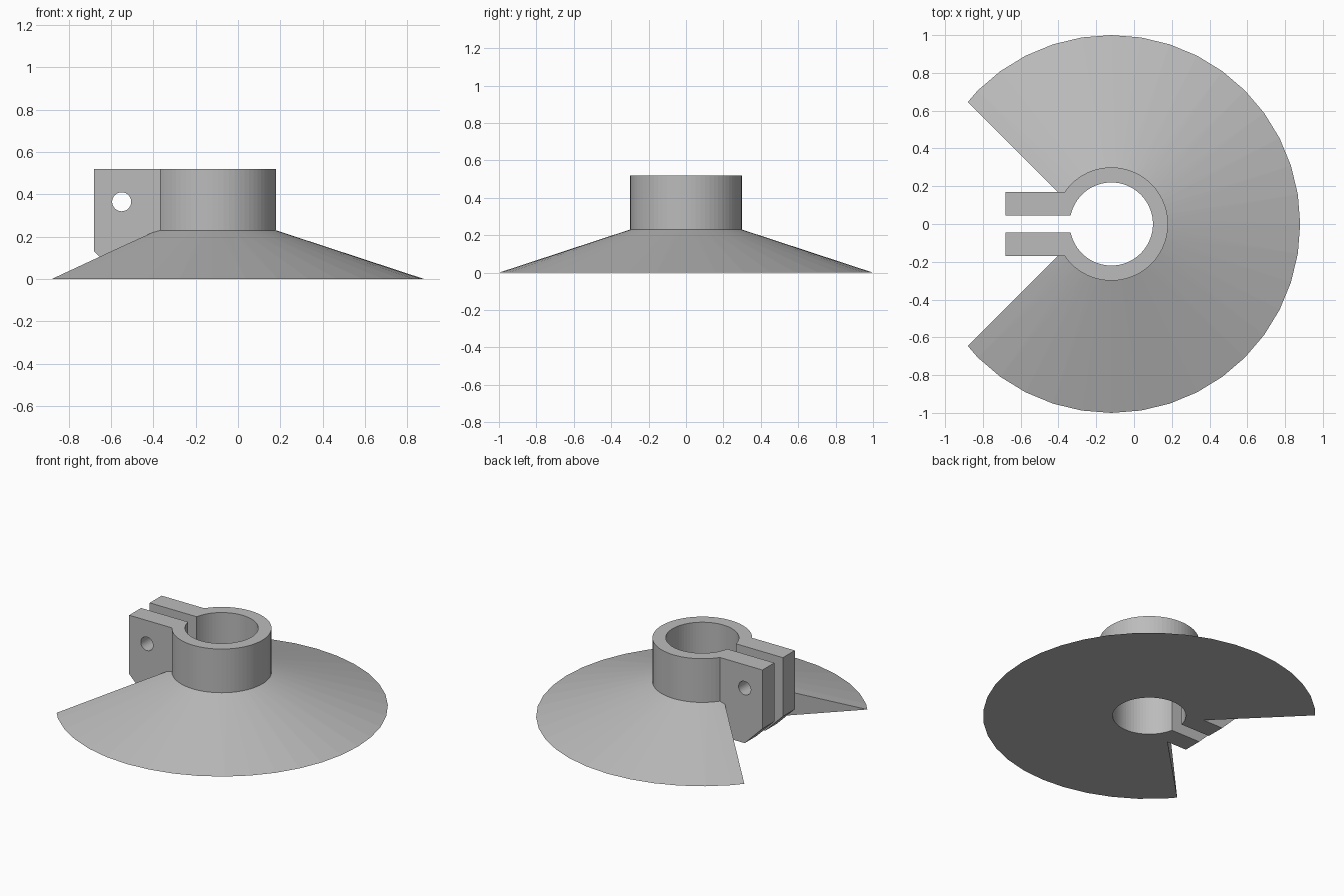
import bpy, bmesh
from math import pi, sin, cos

if "Cube" in bpy.data.objects:
    bpy.data.objects.remove(bpy.data.objects["Cube"])

CX = -0.12           # collar axis
HEIGHT = 0.52
SKIRT_TOP = 0.23
OUTER, COLLAR, BORE = 1.0, 0.30, 0.22

grey = bpy.data.materials.new("plain grey")
grey.use_nodes = True
grey.diffuse_color = (0.5, 0.5, 0.5, 1)
grey.node_tree.nodes["Principled BSDF"].inputs["Base Color"].default_value = (0.5, 0.5, 0.5, 1)


def finish(name, bm):
    bmesh.ops.recalc_face_normals(bm, faces=bm.faces)
    mesh = bpy.data.meshes.new(name)
    bm.to_mesh(mesh)
    bm.free()
    mesh.materials.append(grey)
    obj = bpy.data.objects.new(name, mesh)
    bpy.context.collection.objects.link(obj)
    return obj


def ring_points(r, z, n):
    return [(CX + r * cos(2 * pi * i / n), r * sin(2 * pi * i / n), z) for i in range(n)]


def prism(name, profile, direction):
    """Extrude a closed outline of 3D points along a direction."""
    bm = bmesh.new()
    face = bm.faces.new([bm.verts.new(p) for p in profile])
    out = bmesh.ops.extrude_face_region(bm, geom=[face])["geom"]
    bmesh.ops.translate(bm, vec=direction,
                        verts=[v for v in out if isinstance(v, bmesh.types.BMVert)])
    return finish(name, bm)


def combine(target, tool, operation):
    mod = target.modifiers.new(operation, "BOOLEAN")
    mod.operation, mod.solver, mod.object = operation, "EXACT", tool
    bpy.context.view_layer.objects.active = target
    bpy.ops.object.modifier_apply(modifier=mod.name)
    bpy.data.objects.remove(tool)


# Conical skirt: coarse rim hulled to a finer neck
bm = bmesh.new()
for p in ring_points(OUTER, 0, 40) + ring_points(COLLAR, SKIRT_TOP, 72):
    bm.verts.new(p)
bmesh.ops.convex_hull(bm, input=bm.verts)
bmesh.ops.dissolve_limit(bm, angle_limit=0.001, verts=bm.verts, edges=bm.edges)
body = finish("clamp_collar_with_skirt", bm)

# Right-angled notch in the skirt
apex = -0.235
notch = prism("notch_cutter", [(apex, 0, -0.2), (apex - 1, 1, -0.2), (apex - 1, -1, -0.2)], (0, 0, 1))
combine(body, notch, "DIFFERENCE")

# Collar tube
combine(body, prism("collar", ring_points(COLLAR, 0, 72), (0, 0, HEIGHT)), "UNION")

# Clamp ears with a chamfered lower corner
ear = [(-0.68, -0.17, 0.13), (-0.55, -0.17, 0), (CX, -0.17, 0),
       (CX, -0.17, HEIGHT), (-0.68, -0.17, HEIGHT)]
combine(body, prism("clamp_ears", ear, (0, 0.34, 0)), "UNION")

# Bore, slot between the ears, and bolt hole
combine(body, prism("bore_cutter", ring_points(BORE, -0.1, 72), (0, 0, 1)), "DIFFERENCE")
slot = [(-0.8, y, -0.1) for y in (-0.045, 0.045)] + [(CX, y, -0.1) for y in (0.045, -0.045)]
combine(body, prism("slot_cutter", slot, (0, 0, 1)), "DIFFERENCE")
hole = [(-0.55 + 0.045 * cos(pi * i / 16), -0.3, 0.365 + 0.045 * sin(pi * i / 16)) for i in range(32)]
combine(body, prism("bolt_hole_cutter", hole, (0, 0.6, 0)), "DIFFERENCE")
